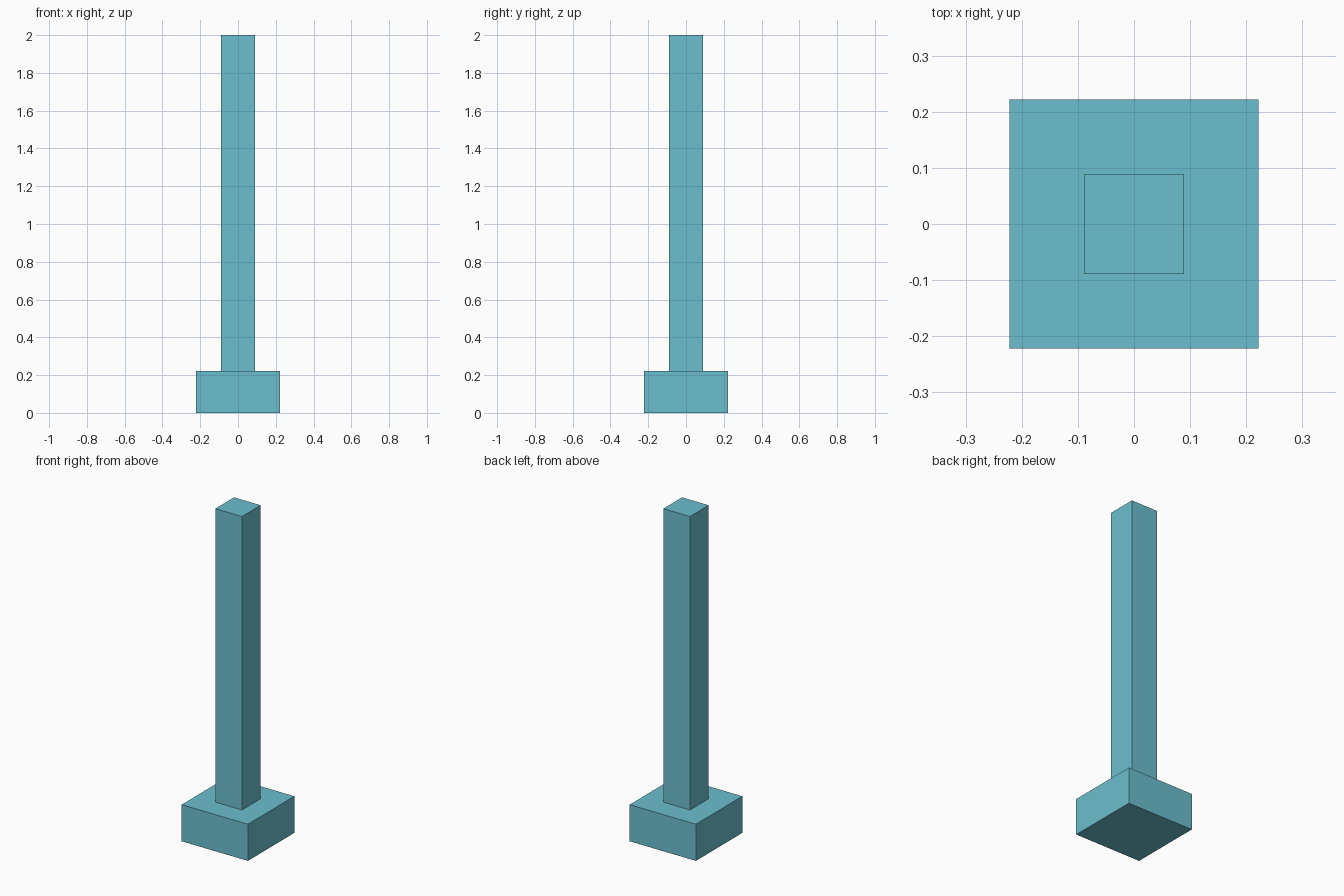
import bpy

if "Cube" in bpy.data.objects:
    bpy.data.objects.remove(bpy.data.objects["Cube"])

teal = bpy.data.materials.new("teal")
teal.diffuse_color = (0.15, 0.52, 0.62, 1.0)
teal.use_nodes = True
teal.node_tree.nodes["Principled BSDF"].inputs["Base Color"].default_value = teal.diffuse_color


def block(name, width, z0, z1):
    """Square upright block centred on the z axis, from z0 to z1."""
    bpy.ops.mesh.primitive_cube_add(size=1, location=(0, 0, (z0 + z1) / 2))
    obj = bpy.context.object
    obj.name = name
    obj.scale = (width, width, z1 - z0)
    bpy.ops.object.transform_apply(location=False, rotation=False, scale=True)
    obj.data.materials.append(teal)
    return obj


BASE_TOP = 0.222

# Wide square foot
block("base", 0.444, 0, BASE_TOP)
# Tall square shaft standing on the foot
block("post", 0.178, BASE_TOP, 2.0)
